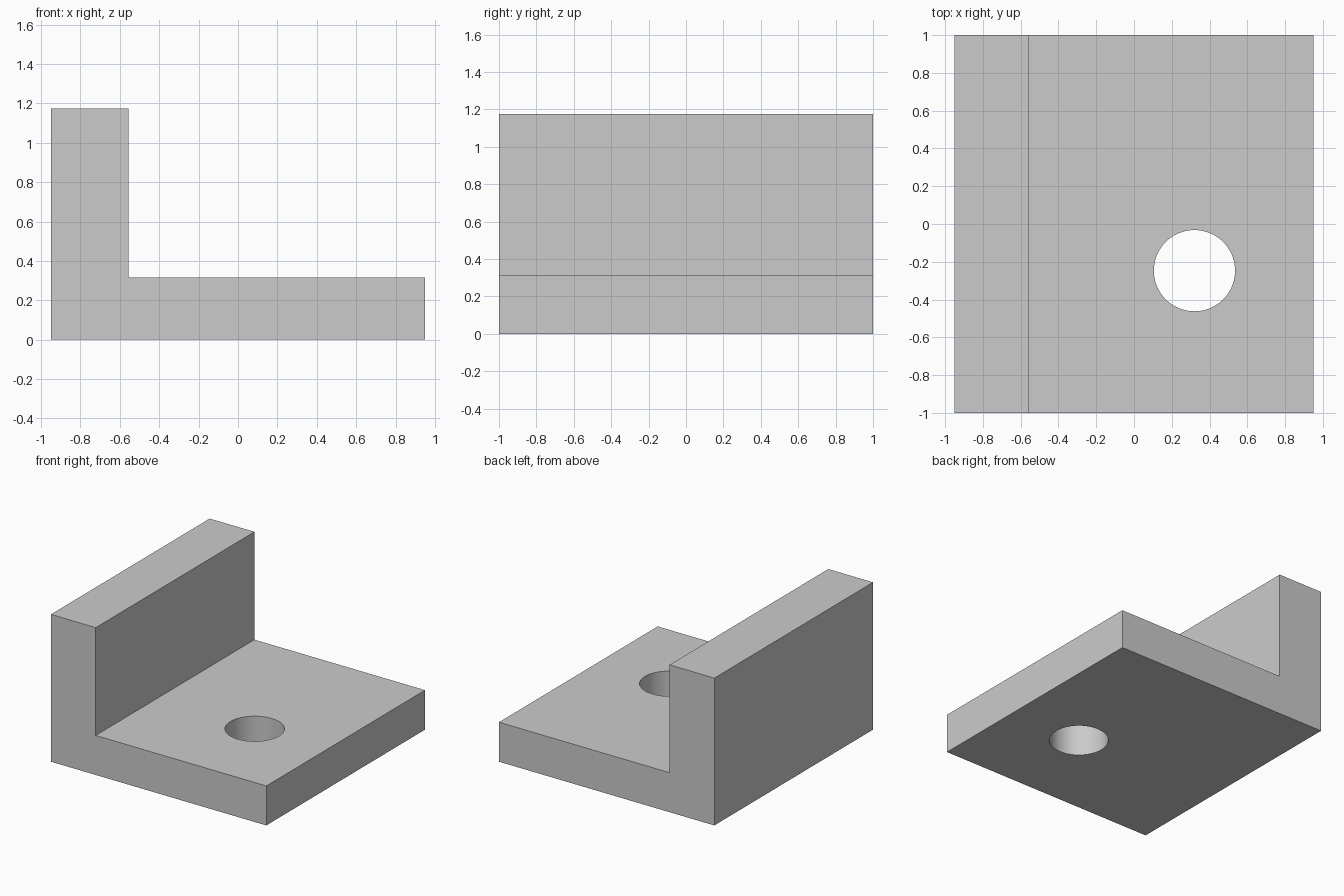
import bpy
import bmesh

old = bpy.data.objects.get("Cube")
if old:
    bpy.data.objects.remove(old, do_unlink=True)

grey = bpy.data.materials.new("light_grey")
grey.use_nodes = True
colour = (0.6, 0.6, 0.6, 1)
grey.diffuse_color = colour
grey.node_tree.nodes["Principled BSDF"].inputs["Base Color"].default_value = colour

# L-shaped bracket, extruded front to back
profile = [(-0.95, 0), (0.95, 0), (0.95, 0.315), (-0.555, 0.315),
           (-0.555, 1.175), (-0.95, 1.175)]
bm = bmesh.new()
face = bm.faces.new([bm.verts.new((x, -1, z)) for x, z in profile])
ext = bmesh.ops.extrude_face_region(bm, geom=[face])
moved = [v for v in ext["geom"] if isinstance(v, bmesh.types.BMVert)]
bmesh.ops.translate(bm, verts=moved, vec=(0, 2, 0))
bmesh.ops.recalc_face_normals(bm, faces=bm.faces)
mesh = bpy.data.meshes.new("angle_bracket")
bm.to_mesh(mesh)
bm.free()
mesh.materials.append(grey)
bracket = bpy.data.objects.new("angle_bracket", mesh)
bpy.context.collection.objects.link(bracket)

# Round through hole in the base
bpy.ops.mesh.primitive_cylinder_add(vertices=96, radius=0.215, depth=1,
                                    location=(0.32, -0.247, 0.2))
cutter = bpy.context.object
cutter.name = "hole_cutter"
cutter.data.materials.append(grey)
cut = bracket.modifiers.new("hole", "BOOLEAN")
cut.operation = "DIFFERENCE"
cut.solver = "EXACT"
cut.object = cutter

# Apply the cut, then smooth the bore while keeping edges sharp
bpy.ops.object.select_all(action="DESELECT")
bracket.select_set(True)
bpy.context.view_layer.objects.active = bracket
bpy.ops.object.modifier_apply(modifier=cut.name)
bpy.data.objects.remove(cutter, do_unlink=True)
bpy.ops.object.shade_smooth_by_angle()
